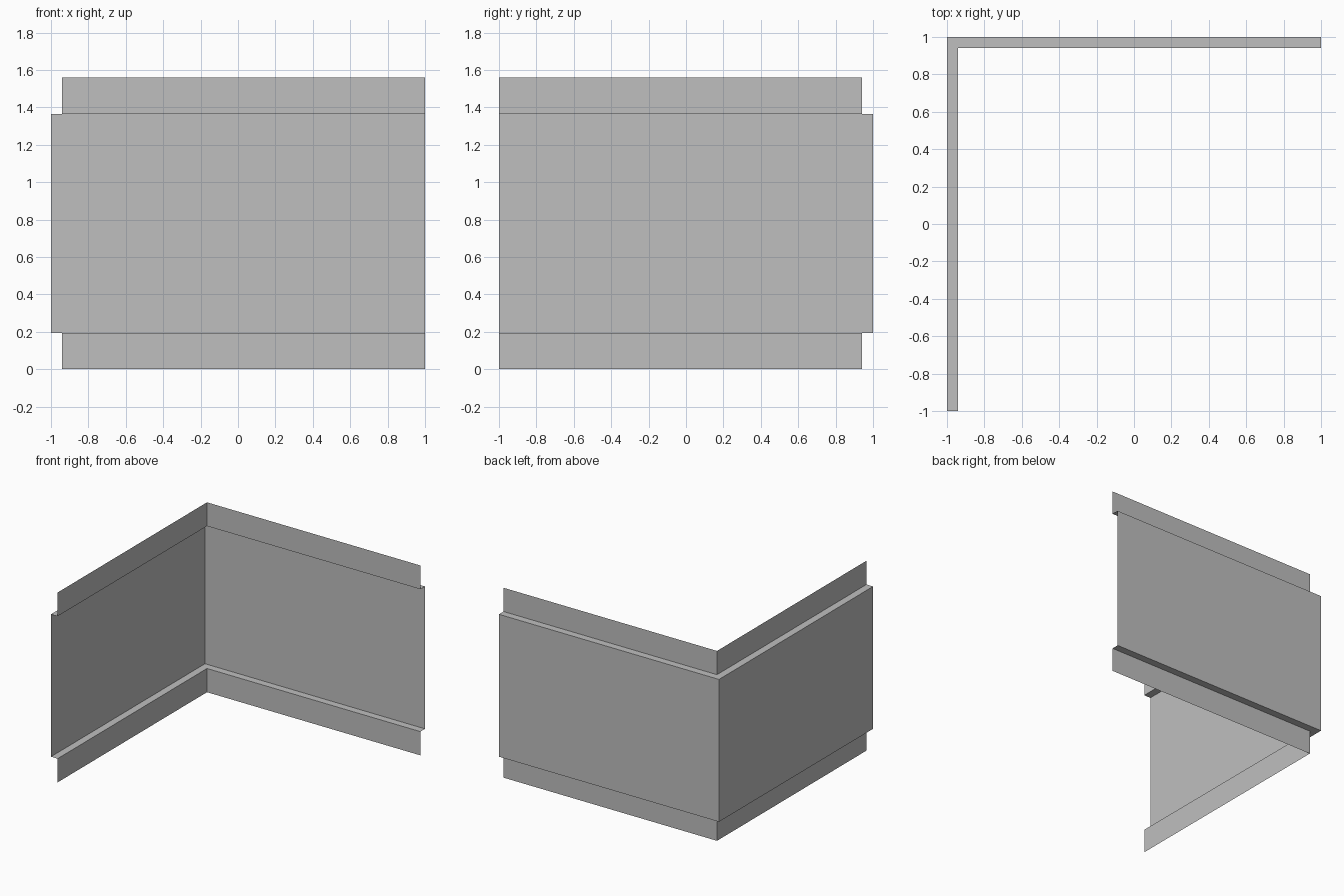
import bpy
import bmesh

cube = bpy.data.objects.get("Cube")
if cube:
    bpy.data.objects.remove(cube, do_unlink=True)

# Single plain grey sheet material
grey = bpy.data.materials.new("light_grey")
grey.use_nodes = True
colour = (0.52, 0.52, 0.52, 1)
grey.diffuse_color = colour
grey.node_tree.nodes["Principled BSDF"].inputs["Base Color"].default_value = colour

HALF = 1.0
STEP = 0.06
LOW, HIGH, TOP = 0.195, 1.365, 1.56


def corner_strip(name, profile):
    """Sweep a profile of (inset, z) points around the mitred corner."""
    bm = bmesh.new()
    rows = []
    for inset, z in profile:
        inner_x, inner_y = -HALF + inset, HALF - inset
        path = [(inner_x, -HALF), (inner_x, inner_y), (HALF, inner_y)]
        rows.append([bm.verts.new((x, y, z)) for x, y in path])
    for lower, upper in zip(rows, rows[1:]):
        for i in range(len(lower) - 1):
            bm.faces.new((lower[i + 1], lower[i], upper[i], upper[i + 1]))
    mesh = bpy.data.meshes.new(name)
    bm.to_mesh(mesh)
    bm.free()
    mesh.materials.append(grey)
    obj = bpy.data.objects.new(name, mesh)
    bpy.context.collection.objects.link(obj)
    return obj


# Folded sheet: lower flange, ledge, raised wall, ledge, upper flange
corner_strip("folded_corner_panel", [
    (STEP, 0),
    (STEP, LOW),
    (0, LOW),
    (0, HIGH),
    (STEP, HIGH),
    (STEP, TOP),
])
